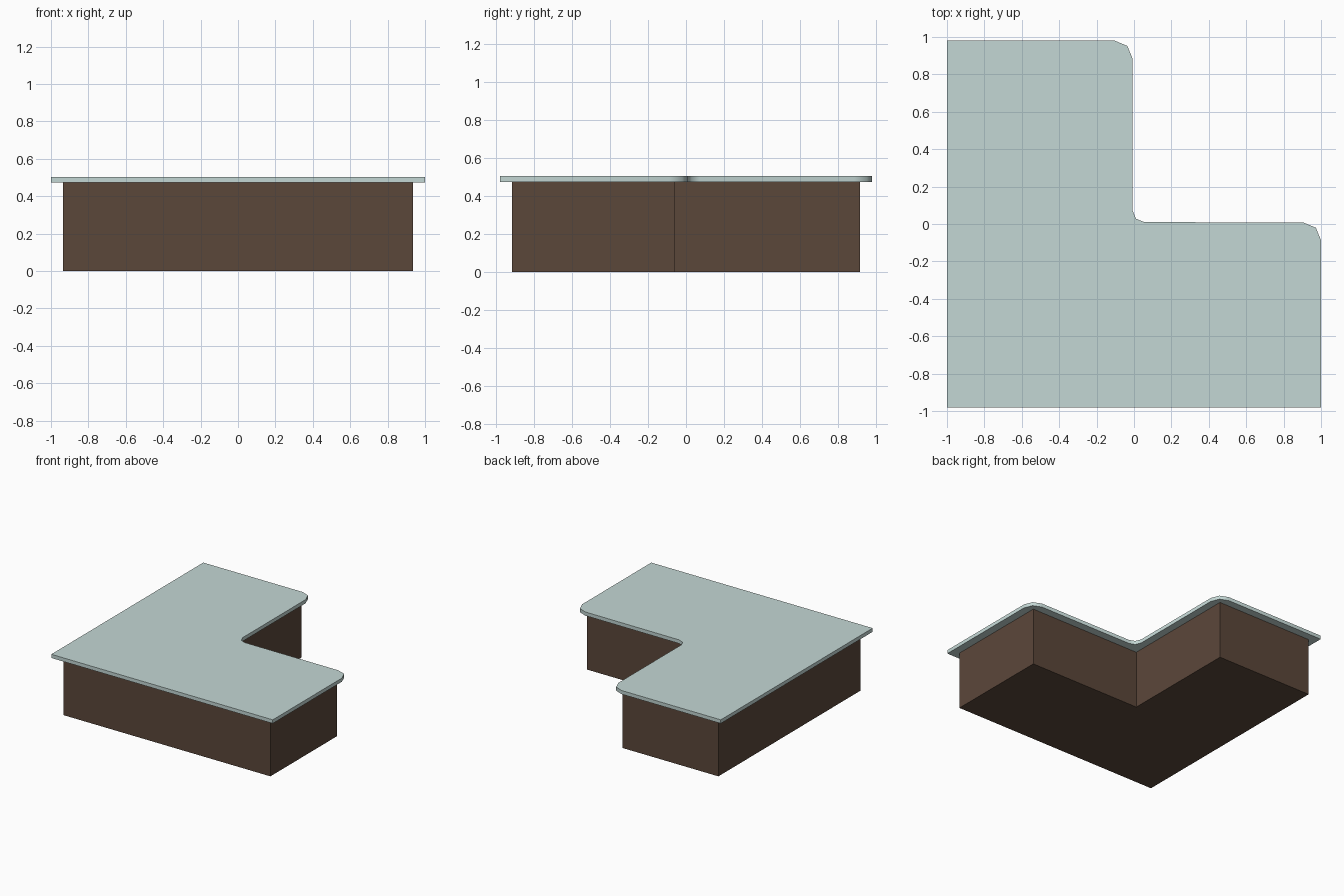
import bpy, bmesh, math

if "Cube" in bpy.data.objects:
    bpy.data.objects.remove(bpy.data.objects["Cube"])


def material(name, color):
    m = bpy.data.materials.new(name)
    m.diffuse_color = (*color, 1)
    m.use_nodes = True
    m.node_tree.nodes["Principled BSDF"].inputs["Base Color"].default_value = m.diffuse_color
    return m


def prism(name, outline, z0, z1, mat, smooth=False):
    """Extrude a counter-clockwise outline from z0 to z1."""
    bm = bmesh.new()
    face = bm.faces.new([bm.verts.new((x, y, z0)) for x, y in outline])
    ext = bmesh.ops.extrude_face_region(bm, geom=[face], use_keep_orig=True)
    verts = [v for v in ext["geom"] if isinstance(v, bmesh.types.BMVert)]
    bmesh.ops.translate(bm, verts=verts, vec=(0, 0, z1 - z0))
    bmesh.ops.recalc_face_normals(bm, faces=bm.faces[:])
    me = bpy.data.meshes.new(name)
    bm.to_mesh(me)
    bm.free()
    ob = bpy.data.objects.new(name, me)
    bpy.context.collection.objects.link(ob)
    me.materials.append(mat)
    if smooth:
        bpy.context.view_layer.objects.active = ob
        ob.select_set(True)
        bpy.ops.object.shade_smooth_by_angle(angle=math.radians(50))
        ob.select_set(False)
    return ob


def arc(cx, cy, r, start, end, steps=2):
    """Points on a rounded corner, angles in degrees."""
    angles = [math.radians(start + (end - start) * i / steps) for i in range(steps + 1)]
    return [(cx + r * math.cos(a), cy + r * math.sin(a)) for a in angles]


# Wooden L-shaped base with sharp corners
base = [(-0.935, -0.917), (0.935, -0.917), (0.935, -0.057),
        (-0.07, -0.057), (-0.07, 0.917), (-0.935, 0.917)]
prism("cabinet_base", base, 0, 0.473, material("brown_wood", (0.105, 0.063, 0.042)))

# Overhanging counter slab: two rounded outer corners, one rounded inner corner
slab = [(-1, -0.98), (1, -0.98)]
slab += arc(0.905, -0.087, 0.095, 0, 90)
slab += arc(0.055, 0.073, 0.063, 270, 180)
slab += arc(-0.103, 0.885, 0.095, 0, 90)
slab += [(-1, 0.98)]
prism("counter_slab", slab, 0.473, 0.503, material("pale_stone", (0.55, 0.68, 0.66)), smooth=True)
